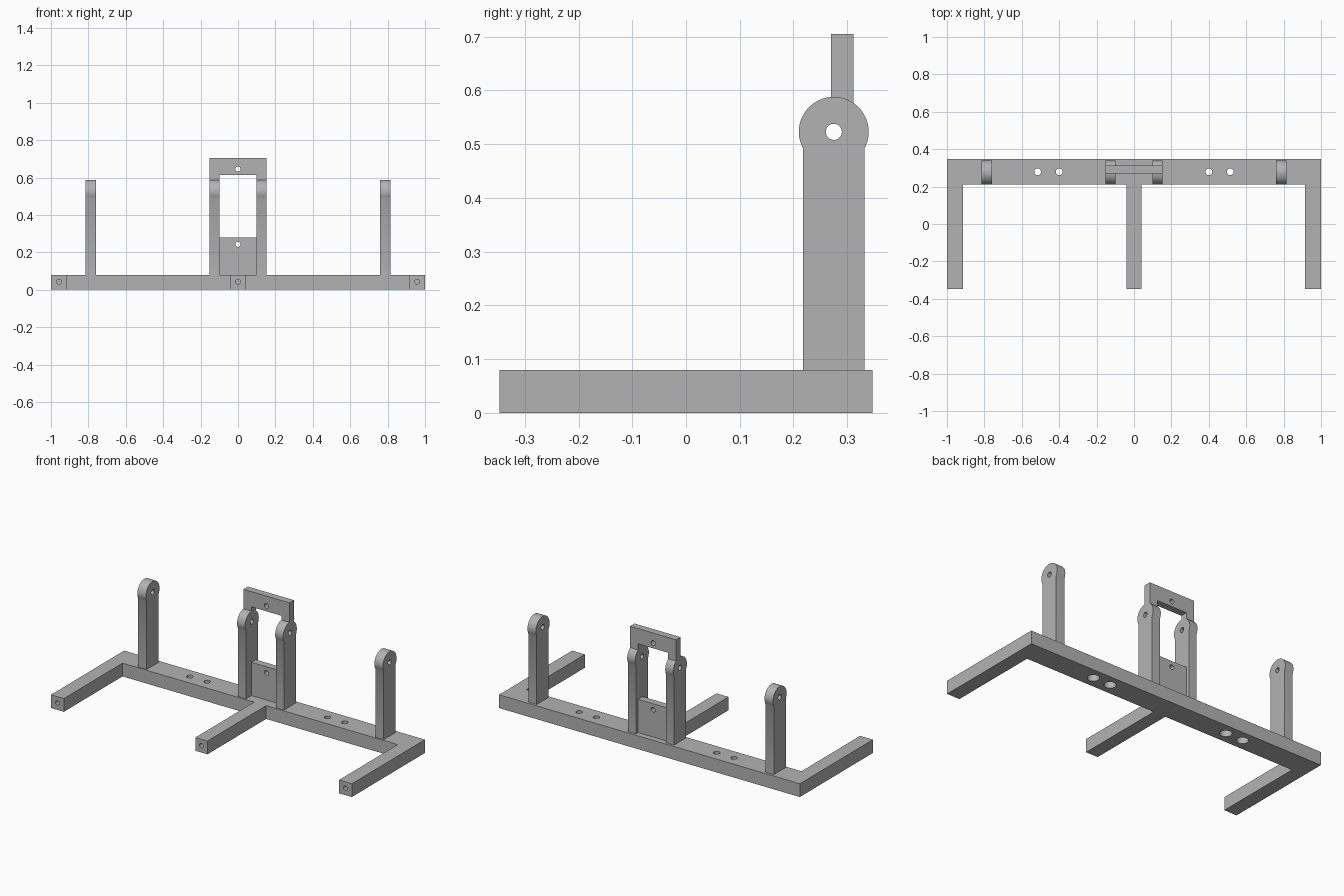
import bpy, bmesh, math
from mathutils import Matrix, Vector

cube = bpy.data.objects.get("Cube")
if cube:
    bpy.data.objects.remove(cube, do_unlink=True)

# Single grey material
GREY = (0.45, 0.45, 0.45, 1)
mat = bpy.data.materials.new("plain grey")
mat.use_nodes = True
mat.diffuse_color = GREY
mat.node_tree.nodes["Principled BSDF"].inputs["Base Color"].default_value = GREY

AXES = {"x": Matrix.Rotation(math.pi / 2, 4, "Y"),
        "y": Matrix.Rotation(math.pi / 2, 4, "X"),
        "z": Matrix.Identity(4)}


def prism(name, outline, extent):
    """Extrude a closed 3D outline by the extent vector."""
    bm = bmesh.new()
    face = bm.faces.new([bm.verts.new(p) for p in outline])
    new = bmesh.ops.extrude_face_region(bm, geom=[face])["geom"]
    bmesh.ops.translate(bm, vec=Vector(extent),
                        verts=[g for g in new if isinstance(g, bmesh.types.BMVert)])
    bmesh.ops.recalc_face_normals(bm, faces=bm.faces)
    mesh = bpy.data.meshes.new(name)
    bm.to_mesh(mesh)
    bm.free()
    mesh.materials.append(mat)
    obj = bpy.data.objects.new(name, mesh)
    bpy.context.collection.objects.link(obj)
    return obj


def drill(obj, centre, radius, length, axis):
    """Cut a round hole, then discard the cutter."""
    bm = bmesh.new()
    bmesh.ops.create_cone(bm, cap_ends=True, segments=32, radius1=radius, radius2=radius,
                          depth=length, matrix=Matrix.Translation(centre) @ AXES[axis])
    mesh = bpy.data.meshes.new("hole_cutter")
    bm.to_mesh(mesh)
    bm.free()
    mesh.materials.append(mat)
    cutter = bpy.data.objects.new("hole_cutter", mesh)
    cutter.hide_render = True
    bpy.context.collection.objects.link(cutter)
    mod = obj.modifiers.new("hole", "BOOLEAN")
    mod.operation, mod.solver, mod.object = "DIFFERENCE", "EXACT", cutter
    bpy.context.view_layer.objects.active = obj
    bpy.ops.object.modifier_apply(modifier=mod.name)
    bpy.data.objects.remove(cutter, do_unlink=True)


def smooth(obj):
    bpy.ops.object.select_all(action="DESELECT")
    obj.select_set(True)
    bpy.context.view_layer.objects.active = obj
    bpy.ops.object.shade_smooth_by_angle(angle=math.radians(30))


# Base: rear bar with three forward arms
FRONT, INNER, REAR, TOP = -0.347, 0.21, 0.347, 0.08
half = [(0.04, FRONT), (0.04, INNER), (0.915, INNER), (0.915, FRONT), (1, FRONT), (1, REAR)]
outline = half + [(-x, y) for x, y in reversed(half)]
base = prism("base_frame", [(x, y, 0) for x, y in outline], (0, 0, TOP))

# Blind holes in the arm ends
for x in (-0.957, 0, 0.957):
    drill(base, (x, FRONT, 0.042), 0.013, 0.2, "y")

# Mounting holes with counterbores underneath
for side in (-1, 1):
    for x in (0.4, 0.515):
        drill(base, (side * x, 0.279, TOP / 2), 0.018, 0.2, "z")
        drill(base, (side * x, 0.279, 0), 0.033, 0.08, "z")
smooth(base)

# Upright posts with rounded, pierced heads
PIVOT_Y, PIVOT_Z, HEAD, HALF = 0.275, 0.523, 0.065, 0.057
start = -math.acos(HALF / HEAD)
sweep = math.pi - 2 * start
head = [(PIVOT_Y + HEAD * math.cos(start + sweep * i / 40),
         PIVOT_Z + HEAD * math.sin(start + sweep * i / 40)) for i in range(41)]
profile = [(PIVOT_Y - HALF, TOP), (PIVOT_Y + HALF, TOP)] + head

for name, x0, width in (("left_outer_post", 0.76, 0.056), ("right_outer_post", -0.816, 0.056),
                        ("left_inner_post", 0.1, 0.053), ("right_inner_post", -0.153, 0.053)):
    post = prism(name, [(x0, y, z) for y, z in profile], (width, 0, 0))
    drill(post, (x0 + width / 2, PIVOT_Y, PIVOT_Z), 0.015, 0.2, "x")
    smooth(post)

# Upper bridge joining the inner posts
PLATE_Y, THICK = 0.27, 0.042
bridge_half = [(0.1, 0.613), (0.1, 0.55), (0.153, 0.55), (0.153, 0.705)]
bridge_outline = bridge_half + [(-x, z) for x, z in reversed(bridge_half)]
bridge = prism("upper_bridge", [(x, PLATE_Y, z) for x, z in bridge_outline], (0, THICK, 0))
drill(bridge, (0, PLATE_Y, 0.645), 0.014, 0.2, "y")
smooth(bridge)

# Lower plate between the inner posts
plate = prism("lower_plate", [(x, PLATE_Y, z) for x, z in
                              ((-0.1, TOP), (0.1, TOP), (0.1, 0.28), (-0.1, 0.28))], (0, THICK, 0))
drill(plate, (0, PLATE_Y, 0.243), 0.014, 0.2, "y")
smooth(plate)
